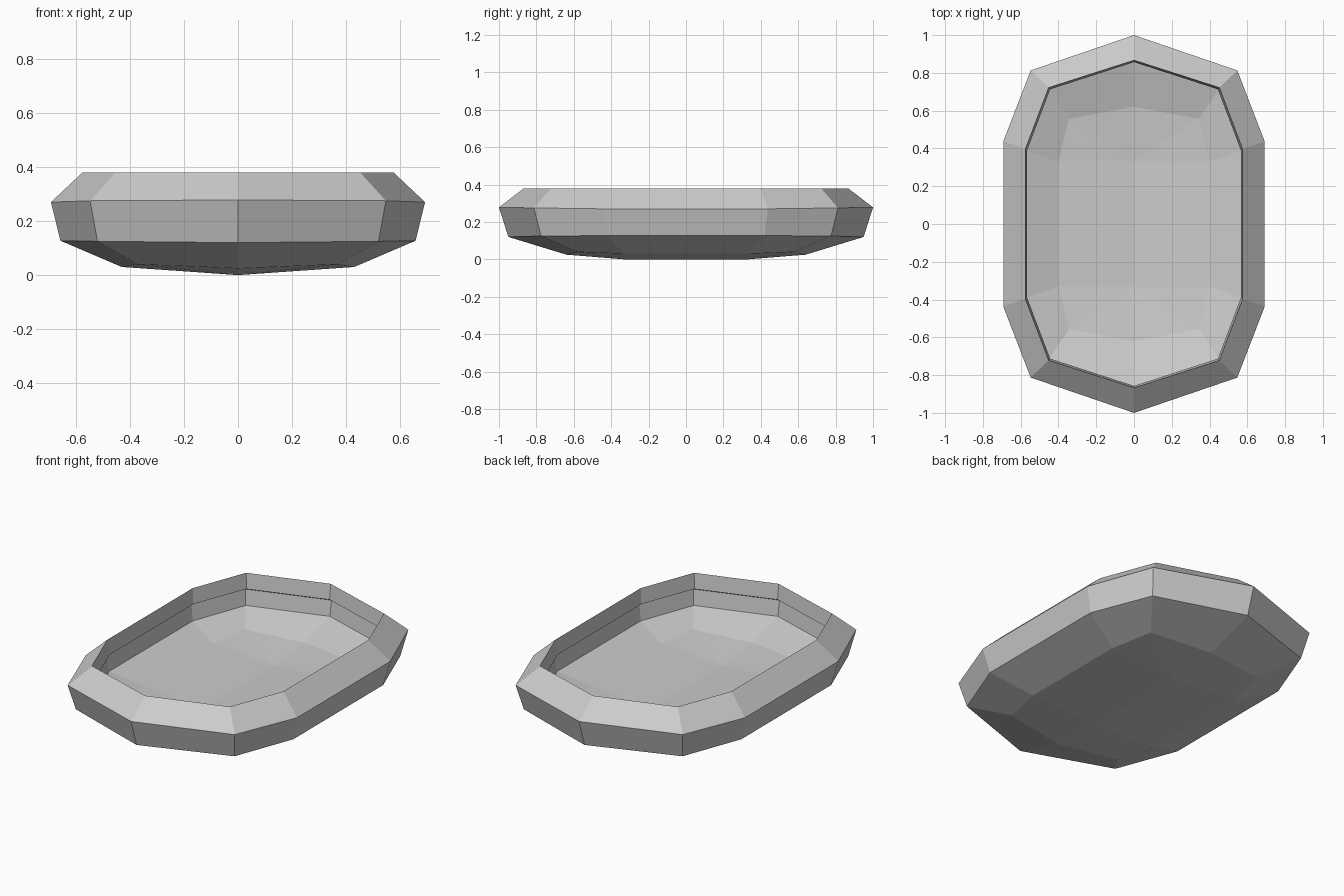
import bpy, bmesh

cube = bpy.data.objects.get("Cube")
if cube:
    bpy.data.objects.remove(cube, do_unlink=True)

# Stone grey material
grey = bpy.data.materials.new("stone_grey")
grey.use_nodes = True
colour = (0.6, 0.6, 0.6, 1)
grey.diffuse_color = colour
grey.node_tree.nodes["Principled BSDF"].inputs["Base Color"].default_value = colour

bm = bmesh.new()


def ring(tip, corner, side):
    """Ten-sided outline from one quarter: end tip, corner and long side."""
    (ty, tz), (cx, cy, cz), (sx, sy, sz) = tip, corner, side
    half = [(0, -ty, tz), (cx, -cy, cz), (sx, -sy, sz), (sx, sy, sz), (cx, cy, cz)]
    return [bm.verts.new(p) for p in half + [(-x, -y, z) for x, y, z in half]]


def bridge(a, b):
    for i in range(len(a)):
        j = (i + 1) % len(a)
        bm.faces.new((a[i], a[j], b[j], b[i]))


def keel_floor(r, y, z):
    """Close a ring with a shallow keel along the long axis."""
    front, back = bm.verts.new((0, -y, z)), bm.verts.new((0, y, z))
    bm.faces.new((r[2], r[3], back, front))
    bm.faces.new((r[7], r[8], front, back))
    for keel, k in ((front, 0), (back, 5)):
        for s in (-2, -1, 0, 1):
            bm.faces.new((r[(k + s) % 10], r[(k + s + 1) % 10], keel))


# Rings from outer base, up over the rim and down to the inner floor
rings = [
    ring((0.64, 0.025), (0.37, 0.58, 0.04), (0.43, 0.33, 0.03)),     # outer base
    ring((0.95, 0.12), (0.52, 0.775, 0.125), (0.657, 0.42, 0.127)),  # lower wall
    ring((1.0, 0.278), (0.547, 0.813, 0.275), (0.692, 0.437, 0.27)), # widest edge
    ring((0.867, 0.38), (0.452, 0.722, 0.38), (0.575, 0.397, 0.38)), # rim
    ring((0.857, 0.29), (0.444, 0.713, 0.29), (0.566, 0.39, 0.29)),  # inner lip
    ring((0.875, 0.28), (0.46, 0.725, 0.28), (0.585, 0.4, 0.28)),    # undercut
    ring((0.86, 0.19), (0.45, 0.715, 0.19), (0.57, 0.39, 0.19)),     # inner wall
    ring((0.62, 0.125), (0.345, 0.557, 0.138), (0.4, 0.33, 0.13)),   # inner floor
]
for lower, upper in zip(rings, rings[1:]):
    bridge(lower, upper)
keel_floor(rings[0], 0.33, 0.0)
keel_floor(rings[-1], 0.33, 0.1)
bmesh.ops.recalc_face_normals(bm, faces=bm.faces)

mesh = bpy.data.meshes.new("bowl")
bm.to_mesh(mesh)
bm.free()
mesh.materials.append(grey)
bowl = bpy.data.objects.new("bowl", mesh)
bpy.context.collection.objects.link(bowl)
